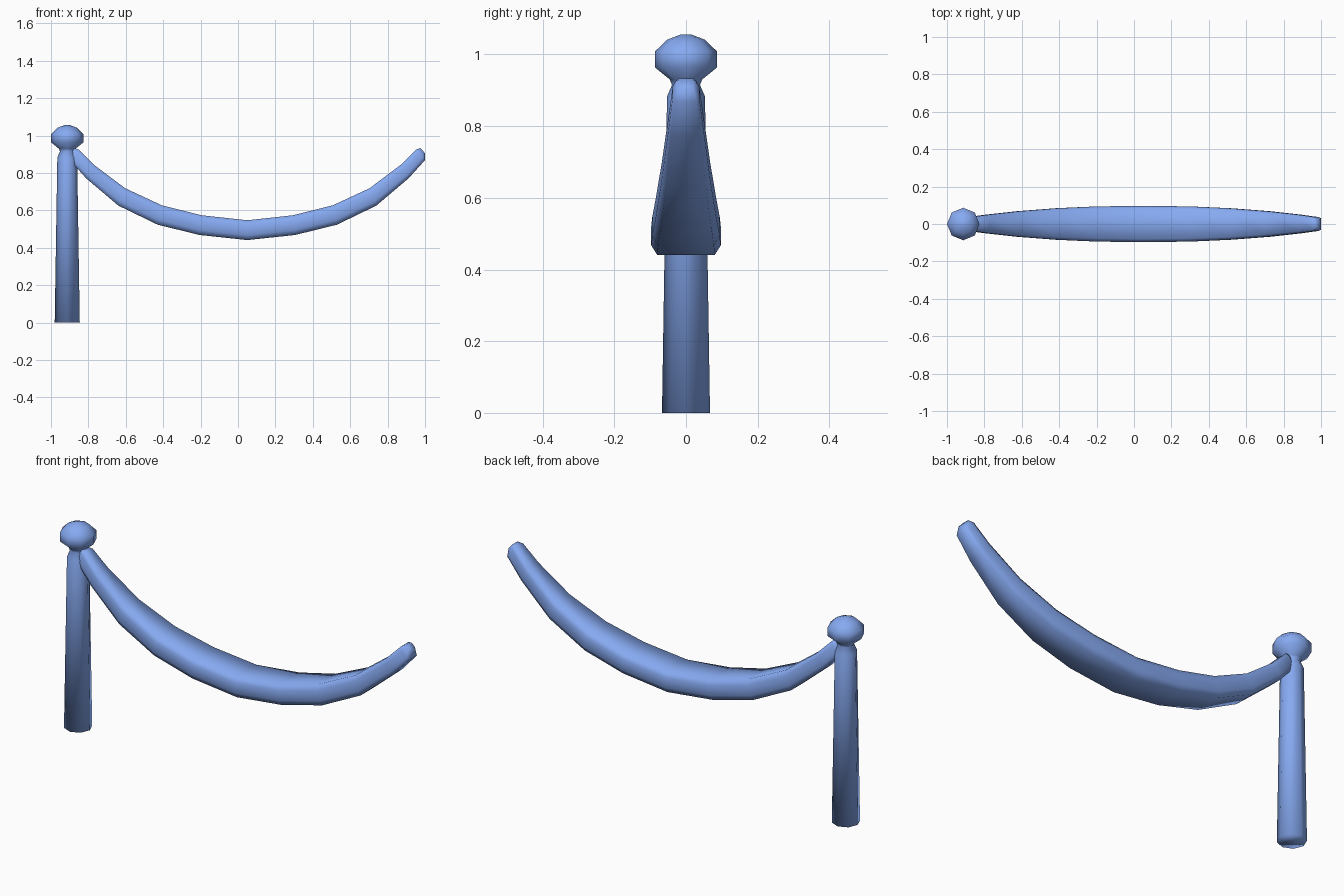
import bpy, bmesh, math
from mathutils import Vector

if "Cube" in bpy.data.objects:
    bpy.data.objects.remove(bpy.data.objects["Cube"])

blue = bpy.data.materials.new("blue")
blue.diffuse_color = (0.24, 0.40, 0.88, 1)
blue.use_nodes = True
blue.node_tree.nodes["Principled BSDF"].inputs["Base Color"].default_value = blue.diffuse_color


def skin_rings(name, rings):
    """Bridge closed rings of equal point count into a capped, smooth mesh."""
    bm = bmesh.new()
    loops = [[bm.verts.new(p) for p in ring] for ring in rings]
    n = len(loops[0])
    for a, b in zip(loops, loops[1:]):
        for i in range(n):
            j = (i + 1) % n
            bm.faces.new((a[i], a[j], b[j], b[i]))
    bm.faces.new(loops[0])
    bm.faces.new(loops[-1])
    bmesh.ops.recalc_face_normals(bm, faces=bm.faces)
    for f in bm.faces:
        f.smooth = True
    mesh = bpy.data.meshes.new(name)
    bm.to_mesh(mesh)
    bm.free()
    mesh.materials.append(blue)
    obj = bpy.data.objects.new(name, mesh)
    bpy.context.collection.objects.link(obj)
    return obj


def turned(name, profile, cx, sides=8):
    """Eight-sided turned part from (radius, height) pairs."""
    angles = [math.tau * i / sides for i in range(sides)]
    return skin_rings(name, [[(cx + r * math.cos(a), r * math.sin(a), z)
                              for a in angles] for r, z in profile])


# Tapered post, neck and flattened ball finial in one turned profile
turned("post", [(0.067, 0), (0.053, 0.883), (0.039, 0.915), (0.045, 0.93),
                (0.087, 0.964), (0.087, 1.008), (0.053, 1.041),
                (0.017, 1.055), (0.002, 1.056)], -0.913)

# Hanging swag, right half: x, z, half width, half thickness
MID = 0.05
half = [(0.05, 0.494, 0.097, 0.053), (0.30, 0.521, 0.094, 0.053),
        (0.518, 0.575, 0.084, 0.053), (0.722, 0.672, 0.068, 0.050),
        (0.892, 0.808, 0.049, 0.042), (0.975, 0.896, 0.037, 0.037),
        (0.987, 0.920, 0.023, 0.018)]
stations = [(2 * MID - x, z, w, t) for x, z, w, t in half[:0:-1]] + half

rings = []
for i, (x, z, w, t) in enumerate(stations):
    p, q = stations[max(i - 1, 0)], stations[min(i + 1, len(stations) - 1)]
    if i in (0, 1, len(stations) - 2, len(stations) - 1):
        s = -1 if x < MID else 1
        tangent = Vector((0.75, 0, 0.66 * s))
    else:
        # Sections lean slightly less than the curve itself
        tangent = Vector((q[0] - p[0], 0, 0.6 * (q[1] - p[1])))
    tangent.normalize()
    up = Vector((-tangent.z, 0, tangent.x))
    # Chamfered rectangle cross-section
    iw, it = w * 0.83, t * 0.5
    section = [(w, -it), (w, it), (iw, t), (-iw, t),
               (-w, it), (-w, -it), (-iw, -t), (iw, -t)]
    rings.append([Vector((x, a, z)) + up * b for a, b in section])
skin_rings("swag", rings)
